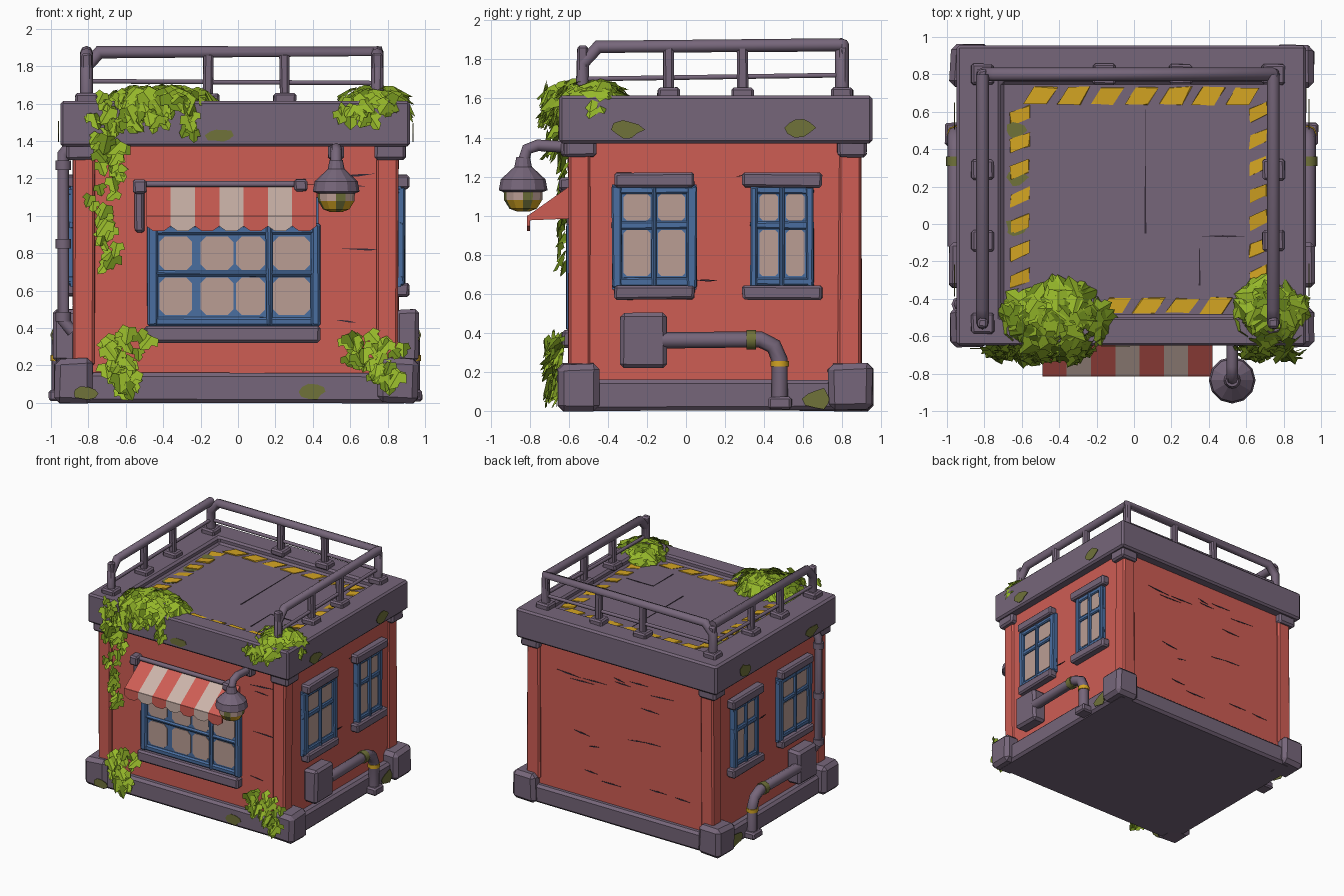
import bpy, bmesh, math, random
from mathutils import Vector, Matrix

random.seed(4)
old = bpy.data.objects.get("Cube")
if old:
    bpy.data.objects.remove(old)


def material(name, *rgb):
    lin = [((v / 255 + 0.055) / 1.055) ** 2.4 for v in rgb] + [1]
    m = bpy.data.materials.new(name)
    m.use_nodes = True
    m.diffuse_color = lin
    m.node_tree.nodes["Principled BSDF"].inputs["Base Color"].default_value = lin
    return m


PURPLE = material("purple stone", 118, 102, 122)
RED = material("red plaster", 206, 93, 84)
BLUE = material("blue paint", 74, 110, 160)
PANE = material("dusty glass", 186, 157, 148)
PALE = material("pale cloth", 204, 180, 170)
YELLOW = material("yellow paint", 212, 165, 34)
GREEN = material("leaf green", 150, 184, 42)
DEEP = material("deep leaf green", 108, 138, 28)
MOSS = material("moss", 112, 114, 58)
DARK = material("dark crack", 52, 42, 54)

MID = -0.012          # plane of symmetry between the two side walls


# Wall frames: u runs along the wall, v across it, d outwards
def front(u, v, d): return (u, -d, v)
def back(u, v, d): return (u, d, v)
def right(u, v, d): return (d, u, v)
def left(u, v, d): return (2 * MID - d, u, v)
def top(u, v, d): return (u, v, d)


def finish(name, bm, mats, bevel=0):
    mesh = bpy.data.meshes.new(name)
    bm.to_mesh(mesh)
    bm.free()
    ob = bpy.data.objects.new(name, mesh)
    bpy.context.scene.collection.objects.link(ob)
    for m in mats:
        mesh.materials.append(m)
    if bevel:
        mod = ob.modifiers.new("worn edges", 'BEVEL')
        mod.width, mod.segments = bevel, 1
    return ob


def prism(name, face, pts, d0, d1, mat, bevel=0, wobble=0):
    bm = bmesh.new()
    rings = [[bm.verts.new(face(u, v, d)) for u, v in pts] for d in (d0, d1)]
    n = len(pts)
    bm.faces.new(rings[0])
    bm.faces.new(rings[1])
    for i in range(n):
        j = (i + 1) % n
        bm.faces.new((rings[0][i], rings[0][j], rings[1][j], rings[1][i]))
    for v in bm.verts:
        v.co += Vector([random.uniform(-wobble, wobble) for _ in range(3)])
    bmesh.ops.recalc_face_normals(bm, faces=bm.faces)
    return finish(name, bm, [mat], bevel)


def block(name, face, u0, u1, v0, v1, d0, d1, mat, bevel=0.012, wobble=0.004):
    pts = [(u0, v0), (u1, v0), (u1, v1), (u0, v1)]
    return prism(name, face, pts, d0, d1, mat, bevel, wobble)


def pane(name, face, u0, u1, v0, v1, d, cut):
    pts = [(u0 + cut, v0), (u1 - cut, v0), (u1, v0 + cut), (u1, v1 - cut),
           (u1 - cut, v1), (u0 + cut, v1), (u0, v1 - cut), (u0, v0 + cut)]
    prism(name, face, pts, d, d + 0.006, PANE)


def blob(name, face, u, v, ru, rv, d, mat):
    pts = []
    for i in range(10):
        a, r = math.tau * i / 10, random.uniform(0.6, 1)
        pts.append((u + ru * r * math.cos(a), v + rv * r * math.sin(a)))
    prism(name, face, pts, d, d + 0.004, mat)


def crack(face, u, v, length, d, tilt=0):
    pts = [(u, v), (u + length * 0.6, v + tilt * 0.5 - 0.006),
           (u + length, v + tilt), (u + length * 0.5, v + tilt * 0.5 + 0.005)]
    prism("wall_crack", face, pts, d, d + 0.003, DARK)


def tube(name, pts, radius, mat, sides=2):
    cu = bpy.data.curves.new(name, 'CURVE')
    cu.dimensions = '3D'
    cu.bevel_depth, cu.bevel_resolution, cu.use_fill_caps = radius, sides, True
    sp = cu.splines.new('POLY')
    sp.points.add(len(pts) - 1)
    for p, co in zip(sp.points, pts):
        p.co = (*co, 1)
    cu.materials.append(mat)
    ob = bpy.data.objects.new(name, cu)
    bpy.context.scene.collection.objects.link(ob)


def lathe(name, x, y, profile, mats, rule=lambda i, k: 0, sides=12):
    bm = bmesh.new()
    rings = [[bm.verts.new((x + r * math.cos(math.tau * i / sides),
                            y + r * math.sin(math.tau * i / sides), z))
              for i in range(sides)] for r, z in profile]
    for k in range(len(rings) - 1):
        for i in range(sides):
            j = (i + 1) % sides
            f = bm.faces.new((rings[k][i], rings[k][j], rings[k + 1][j], rings[k + 1][i]))
            f.material_index = rule(i, k)
    bm.faces.new(rings[0])
    bm.faces.new(rings[-1])
    bmesh.ops.recalc_face_normals(bm, faces=bm.faces)
    finish(name, bm, mats)


# Walls, plinth and corners
block("walls", top, -0.87, 0.846, -0.575, 0.875, 0.05, 1.45, RED, 0, 0)
block("plinth", top, -0.93, 0.905, -0.625, 0.92, 0, 0.16, PURPLE, 0.02)
for side in (left, right):
    for y0, y1, sgn in ((-0.605, -0.49, -1), (0.78, 0.9, 1)):
        block("corner_pilaster", side, y0, y1, 0.2, 1.38, 0.74, 0.858, RED)
        a, b = (-0.66, -0.44) if sgn < 0 else (0.73, 0.955)
        block("corner_foot", side, a, b, 0, 0.24, 0.75, 0.96, PURPLE, 0.03, 0.008)
        a, b = (-0.625, -0.46) if sgn < 0 else (0.775, 0.925)
        block("corner_capital", side, a, b, 1.3, 1.4, 0.73, 0.895, PURPLE, 0.015)

# Parapet with a sunken roof deck
bm = bmesh.new()
bmesh.ops.create_cube(bm, size=1)
for v in bm.verts:
    v.co = (0.92 if v.co.x > 0 else -0.95, 0.955 if v.co.y > 0 else -0.65,
            1.615 if v.co.z > 0 else 1.37)
roof = max(bm.faces, key=lambda f: f.calc_center_median().z)
bmesh.ops.inset_region(bm, faces=[roof], thickness=0.1)
for v in roof.verts:
    v.co.x = 0.73 if v.co.x > 0 else -0.71
    v.co.y = 0.76 if v.co.y > 0 else -0.5
deck = bmesh.ops.extrude_discrete_faces(bm, faces=[roof])["faces"][0]
for v in deck.verts:
    v.co.z = 1.56
finish("parapet", bm, [PURPLE], 0.015)
crack(top, 0.35, -0.065, 0.25, 1.56)
for x, y0, y1 in ((0.06, -0.05, 0.63), (0.35, -0.33, -0.06)):
    prism("deck_seam", top, [(x - 0.004, y0), (x + 0.006, y0), (x, y1)], 1.56, 1.563, DARK)


# Hazard stripes around the deck
def dash(x, y, w, h, slant_x, slant_y):
    pts = [(x - w - slant_x, y - h - slant_y), (x + w - slant_x, y - h + slant_y),
           (x + w + slant_x, y + h + slant_y), (x - w + slant_x, y + h - slant_y)]
    prism("hazard_stripe", top, pts, 1.558, 1.566, YELLOW, 0, 0.006)


for i in range(7):
    dash(-0.5 + 0.18 * i, 0.685, 0.06, 0.045, 0.028, 0)
    dash(-0.61, 0.58 - 0.145 * i, 0.05, 0.034, 0, 0.02)
    dash(0.665, 0.6 - 0.145 * i, 0.045, 0.034, 0, 0.02)
    if i < 4:
        dash(-0.1 + 0.18 * i, -0.435, 0.06, 0.04, 0.028, 0)
for y in (0.5, 0.25, -0.02):
    blob("deck_moss", top, -0.63, y, 0.07, 0.06, 1.559, MOSS)

# Railings on three sides
def post(x, y):
    block("railing_foot", top, x - 0.06, x + 0.06, y - 0.055, y + 0.055, 1.6, 1.655, PURPLE)
    block("railing_post", top, x - 0.027, x + 0.027, y - 0.027, y + 0.027, 1.62, 1.87, PURPLE)


for x in (-0.81, 0.745):
    tube("side_rail", [(x, -0.53, 1.63), (x, -0.53, 1.78), (x, -0.45, 1.865),
                       (x, 0.8, 1.875)], 0.034, PURPLE)
    tube("side_mid_rail", [(x, -0.53, 1.7), (x, 0.8, 1.72)], 0.014, PURPLE, 1)
    for y in (-0.53, -0.09, 0.29, 0.8):
        post(x, y)
tube("back_rail", [(-0.81, 0.8, 1.63), (-0.81, 0.8, 1.8), (-0.74, 0.8, 1.875),
                   (0.745, 0.8, 1.88), (0.745, 0.8, 1.63)], 0.036, PURPLE)
tube("back_mid_rail", [(-0.81, 0.8, 1.72), (0.745, 0.8, 1.71)], 0.014, PURPLE, 1)
for x in (-0.16, 0.25):
    post(x, 0.8)

# Shop window
block("shop_window_back", front, -0.47, 0.43, 0.42, 1.1, 0.55, 0.59, BLUE, 0, 0)
for u0, u1 in ((-0.485, -0.43), (0.15, 0.185), (0.39, 0.44)):
    block("shop_window_upright", front, u0, u1, 0.41, 0.96, 0.56, 0.612, BLUE)
for v0, v1 in ((0.41, 0.46), (0.675, 0.705), (0.9, 0.95)):
    block("shop_window_bar", front, -0.47, 0.43, v0, v1, 0.56, 0.605, BLUE)
for u0, u1 in ((-0.42, -0.245), (-0.2, -0.025), (-0.01, 0.145), (0.187, 0.385)):
    for v0, v1 in ((0.47, 0.67), (0.71, 0.89)):
        pane("shop_pane", front, u0, u1, v0, v1, 0.588, 0.03)
block("shop_sill", front, -0.5, 0.44, 0.32, 0.41, 0.55, 0.64, PURPLE, 0.015)

# Striped awning with scalloped valance
for i in range(7):
    cloth = PALE if i % 2 else RED
    x0 = -0.49 + 0.13 * i
    x1 = x0 + 0.13
    prism("awning_stripe", right, [(-0.57, 1.17), (-0.81, 1.0), (-0.81, 0.975),
                                   (-0.57, 0.985)], x0, x1, cloth)
    hem = [(x0, 1.0), (x1, 1.0), (x1, 0.945), (x1 - 0.035, 0.92),
           (x0 + 0.035, 0.92), (x0, 0.945)]
    prism("awning_valance", front, hem, 0.8, 0.815, cloth)
tube("awning_rod", [(-0.53, -0.6, 1.17), (0.34, -0.6, 1.17)], 0.018, PURPLE, 1)
block("awning_bracket", front, -0.56, -0.49, 1.12, 1.195, 0.56, 0.65, PURPLE)
block("awning_bracket", front, 0.3, 0.37, 1.13, 1.195, 0.56, 0.65, PURPLE)
block("awning_strut", front, -0.55, -0.5, 0.91, 1.14, 0.56, 0.61, PURPLE)

# Side walls: windows, meter box and pipe
for side in (left, right):
    for u0, u1 in ((-0.38, 0.055), (0.33, 0.655)):
        mid, thick = (u0 + u1) / 2, (u1 - u0) * 0.12
        block("side_window_back", side, u0, u1, 0.62, 1.16, 0.84, 0.872, BLUE, 0, 0)
        for a, b in ((u0, u0 + thick), (mid - 0.012, mid + 0.012), (u1 - thick, u1)):
            block("side_window_upright", side, a, b, 0.63, 1.15, 0.85, 0.893, BLUE, 0.008)
        for v in (0.66, 0.95, 1.13):
            block("side_window_bar", side, u0, u1, v - 0.02, v + 0.02, 0.85, 0.888, BLUE, 0.008)
        for a, b in ((u0 + thick, mid - 0.012), (mid + 0.012, u1 - thick)):
            for v0, v1 in ((0.69, 0.925), (0.975, 1.11)):
                pane("side_pane", side, a + 0.008, b - 0.008, v0, v1, 0.87, 0.015)
        block("side_lintel", side, mid - 0.205, mid + 0.205, 1.145, 1.22, 0.84, 0.915, PURPLE)
        block("side_sill", side, mid - 0.205, mid + 0.205, 0.57, 0.64, 0.84, 0.915, PURPLE)
    block("meter_box", side, -0.34, -0.1, 0.22, 0.5, 0.84, 0.965, PURPLE, 0.02)
    run = [(-0.12, 0.36), (0.38, 0.365), (0.45, 0.33), (0.48, 0.26), (0.48, 0.03)]
    tube("drain_pipe", [side(u, v, 0.93) for u, v in run], 0.042, PURPLE)
    tube("pipe_joint", [side(u, 0.363, 0.93) for u in (0.31, 0.36)], 0.05, MOSS)
    tube("pipe_band", [side(0.48, v, 0.93) for v in (0.225, 0.255)], 0.048, YELLOW)
    block("pipe_foot", side, 0.42, 0.54, 0.01, 0.07, 0.88, 0.985, PURPLE)
    for u, v, d in ((-0.3, 1.44, 0.934), (0.58, 1.45, 0.934), (0.68, 0.06, 0.918)):
        blob("moss_patch", side, u, v, 0.09, 0.06, d, MOSS)
tube("downpipe", [left(-0.43, v, d) for v, d in
                  ((1.38, 0.87), (1.33, 0.91), (0.44, 0.91), (0.38, 0.86))], 0.032, PURPLE)
for v in (0.46, 0.85, 1.27):
    tube("downpipe_collar", [left(-0.43, v + h, 0.91) for h in (-0.025, 0.025)], 0.042, PURPLE)

# Hanging lantern
block("lantern_mount", front, 0.48, 0.57, 1.3, 1.38, 0.55, 0.64, PURPLE)
tube("lantern_arm", [(0.525, -0.6, 1.35), (0.525, -0.76, 1.36), (0.525, -0.815, 1.34),
                     (0.525, -0.835, 1.27)], 0.03, PURPLE)
lathe("lantern_hood", 0.525, -0.835, [(0.035, 1.3), (0.045, 1.25), (0.115, 1.185),
                                      (0.125, 1.13), (0.1, 1.12)], [PURPLE])
lathe("lantern_glass", 0.525, -0.835, [(0.1, 1.13), (0.098, 1.08), (0.07, 1.035), (0.03, 1.02)],
      [PANE, MOSS, YELLOW], lambda i, k: 1 if i % 3 == 0 else (2 if k else 0))

# Weathering on plinth and walls
for u, v, d in ((-0.82, 0.05, 0.663), (0.4, 0.06, 0.629), (-0.1, 1.43, 0.652)):
    blob("moss_patch", front, u, v, 0.08, 0.045, d, MOSS)
for face, d, count, lo, hi in ((back, 0.875, 16, -0.7, 0.45), (front, 0.575, 4, 0.48, 0.6),
                               (right, 0.858, 3, -0.4, 0.5), (left, 0.858, 3, -0.4, 0.5)):
    for _ in range(count):
        crack(face, random.uniform(lo, hi), random.uniform(0.3, 1.3),
              random.uniform(0.08, 0.25), d, random.uniform(-0.02, 0.02))


# Ivy
def add_leaf(bm, pos, normal, size):
    n = Vector(normal).normalized()
    t = Vector((random.uniform(-0.7, 0.7), random.uniform(-0.6, 0.4), -0.8))
    t = (t - n * t.dot(n)).normalized()
    basis = Matrix((t.cross(n), t, n)).transposed()
    spine = [bm.verts.new(Vector(pos) + basis @ Vector((0, y, 0)) * size) for y in (-0.4, 0.6)]
    for s in (-1, 1):
        edge = [bm.verts.new(Vector(pos) + basis @ Vector((s * x, y, -0.35 * x)) * size)
                for x, y in ((0.35, -0.5), (0.55, -0.1), (0.28, 0.02), (0.3, 0.3))]
        f = bm.faces.new([spine[0]] + edge + [spine[1]])
        f.material_index = 0 if random.random() < 0.7 else 1


def bush(name, centre, radii, count):
    bm = bmesh.new()
    for _ in range(count):
        a, h = random.uniform(0, math.tau), random.uniform(-0.25, 1)
        flat = math.sqrt(1 - h * h)
        way = Vector((flat * math.cos(a), flat * math.sin(a), h))
        reach = random.uniform(0.65, 1)
        pos = [c + w * r * reach for c, w, r in zip(centre, way, radii)]
        add_leaf(bm, pos, way + Vector((0, -0.2, 0.5)), random.uniform(0.09, 0.14))
    finish(name, bm, [GREEN, DEEP])


def drape(name, x, half, z0, z1, y, count, thick=0.03):
    bm = bmesh.new()
    for i in range(count):
        k = (i + 0.5) / count
        pos = (x + 0.03 * math.sin(9 * k) + random.uniform(-half, half) * (1 - 0.6 * k),
               y - random.uniform(0, thick), z1 + (z0 - z1) * k)
        way = (random.uniform(-0.6, 0.6), -1, random.uniform(0, 0.8))
        add_leaf(bm, pos, way, random.uniform(0.07, 0.115))
    finish(name, bm, [GREEN, DEEP])


bush("roof_ivy_right_corner", (-0.42, -0.52, 1.59), (0.32, 0.22, 0.12), 170)
bush("roof_ivy_left_corner", (0.73, -0.48, 1.59), (0.22, 0.2, 0.11), 110)
drape("parapet_ivy", -0.5, 0.26, 1.48, 1.64, -0.665, 34, 0.08)
drape("parapet_ivy_tip", -0.26, 0.02, 1.42, 1.55, -0.665, 4)
drape("parapet_ivy_small", 0.66, 0.16, 1.5, 1.6, -0.665, 14, 0.05)
drape("hanging_ivy_upper", -0.72, 0.1, 1.3, 1.55, -0.665, 16, 0.06)
drape("hanging_ivy_lower", -0.72, 0.08, 0.72, 1.36, -0.63, 22)
drape("ground_ivy_right_corner", -0.62, 0.13, 0.05, 0.37, -0.655, 34, 0.07)
drape("ground_ivy_left_corner", 0.73, 0.19, 0.1, 0.36, -0.655, 34, 0.07)
